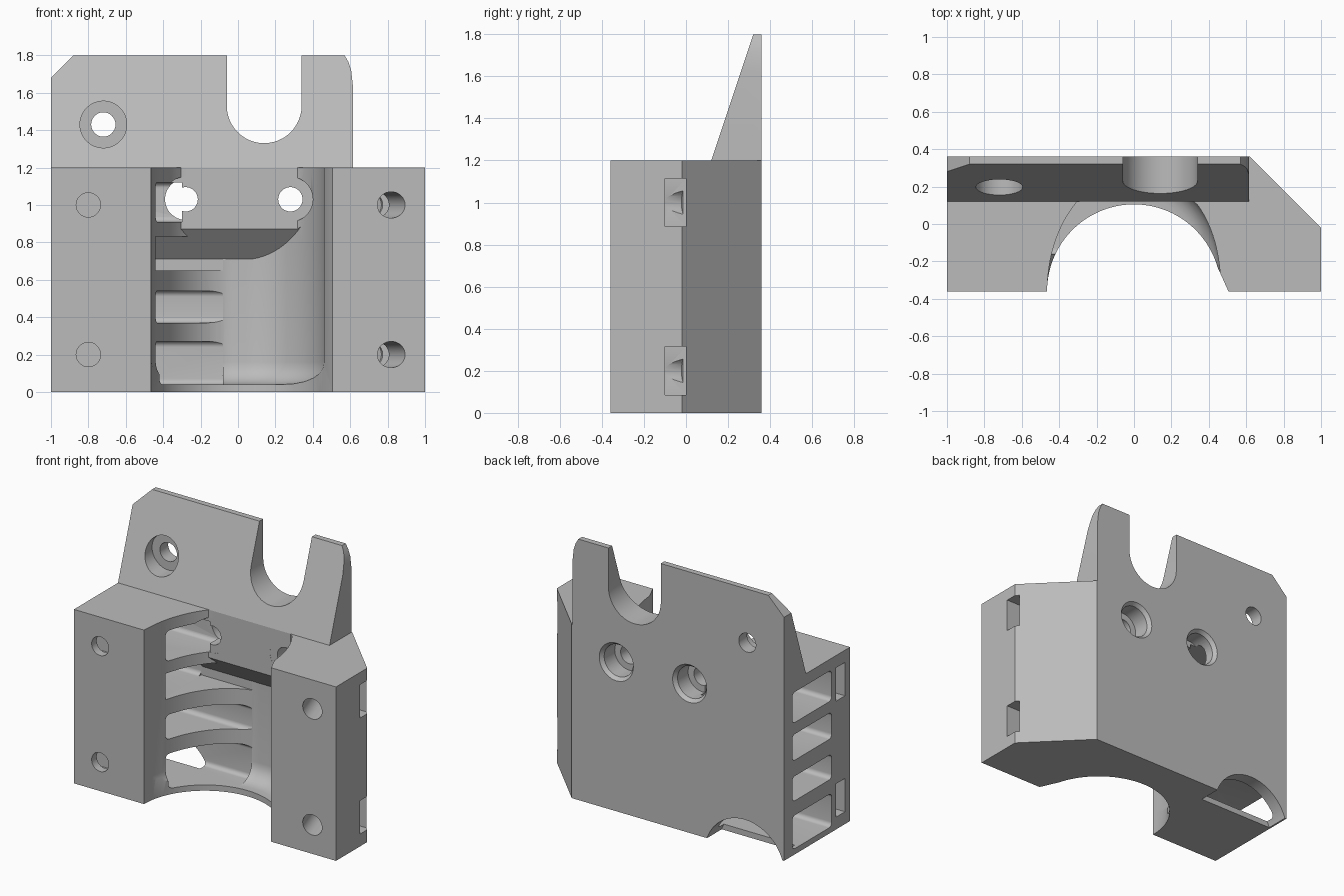
import bpy, bmesh, math
from mathutils import Vector

cube = bpy.data.objects.get("Cube")
if cube:
    bpy.data.objects.remove(cube)

grey = bpy.data.materials.new("mid grey plastic")
grey.use_nodes = True
grey.diffuse_color = (0.5, 0.5, 0.5, 1)
grey.node_tree.nodes["Principled BSDF"].inputs["Base Color"].default_value = (0.5, 0.5, 0.5, 1)


def finish(name, bm):
    bmesh.ops.recalc_face_normals(bm, faces=bm.faces)
    mesh = bpy.data.meshes.new(name)
    bm.to_mesh(mesh)
    bm.free()
    mesh.materials.append(grey)
    ob = bpy.data.objects.new(name, mesh)
    bpy.context.collection.objects.link(ob)
    return ob


def prism(name, points, axis, low, high, clip=None, bevel=None):
    """Extrude a 2D outline along an axis, round chosen edges, clip by a plane."""
    place = {"x": lambda p, h: (h, *p), "y": lambda p, h: (p[0], h, p[1]),
             "z": lambda p, h: (*p, h)}[axis]
    bm = bmesh.new()
    face = bm.faces.new([bm.verts.new(place(p, low)) for p in points])
    ext = bmesh.ops.extrude_face_region(bm, geom=[face])
    shift = Vector(place((0, 0), high - low))
    bmesh.ops.translate(bm, vec=shift, verts=[v for v in ext["geom"] if isinstance(v, bmesh.types.BMVert)])
    bmesh.ops.recalc_face_normals(bm, faces=bm.faces)
    if bevel:
        radius, rule = bevel
        edges = [e for e in bm.edges if rule(*[v.co for v in e.verts])]
        bmesh.ops.bevel(bm, geom=edges, offset=radius, segments=6, profile=0.5, affect="EDGES")
    if clip:
        bmesh.ops.bisect_plane(bm, geom=bm.verts[:] + bm.edges[:] + bm.faces[:],
                               plane_co=clip[0], plane_no=clip[1], clear_outer=True)
        bmesh.ops.holes_fill(bm, edges=[e for e in bm.edges if e.is_boundary])
    return finish(name, bm)


def box(name, x, y, z, **options):
    return prism(name, [(y[0], z[0]), (y[1], z[0]), (y[1], z[1]), (y[0], z[1])], "x", *x, **options)


def bore(name, start, end, r1, r2=None):
    """Cylinder or cone between two points."""
    a, b = Vector(start), Vector(end)
    bm = bmesh.new()
    bmesh.ops.create_cone(bm, cap_ends=True, segments=48, radius1=r1, radius2=r2 or r1, depth=(b - a).length)
    bm.transform((b - a).to_track_quat("Z", "Y").to_matrix().to_4x4())
    bmesh.ops.translate(bm, vec=(a + b) / 2, verts=bm.verts)
    return finish(name, bm)


def combine(target, tool, operation="DIFFERENCE"):
    mod = target.modifiers.new(tool.name, "BOOLEAN")
    mod.operation, mod.solver, mod.object = operation, "EXACT", tool
    bpy.context.view_layer.objects.active = target
    bpy.ops.object.modifier_apply(modifier=mod.name)
    bpy.data.objects.remove(tool)


def arc(cx, cy, r, a, b, n=24):
    return [(cx + r * math.cos(math.radians(a + (b - a) * i / n)),
             cy + r * math.sin(math.radians(a + (b - a) * i / n))) for i in range(n + 1)]


# Main block with one chamfered back corner
body = prism("mount_body", [(-1, -.36), (1, -.36), (1, -.02), (.62, .36), (-1, .36)], "z", 0, 1.2)

# Wedge plate on top: outline with U slot, clipped by the sloping front
outline = [(-1, 1.1), (-1, 1.68), (-.88, 1.8), (-.06, 1.8)]
outline += arc(.14, 1.53, .2, 180, 360)
outline += [(.34, 1.8), (.57, 1.8), (.59, 1.765), (.605, 1.72), (.615, 1.63), (.615, 1.1)]
plate = prism("wedge_plate", outline, "y", .05, .36, clip=((0, .12, 1.2), (0, -3, 1)))
combine(body, plate, "UNION")

# Round front opening, flared on one side
opening = [(-.465, -.6)] + arc(0, -.36, .465, 180, 16, 48) + [(.505, -.36), (.59, -.6)]
combine(body, prism("opening_cutter", opening, "z", -.1, 1.3))

# Deeper rounded chamber with sloped ceiling and filleted floor
chamber = [(-.464, -.8)]
for i in range(49):
    t = math.pi * (1 - i / 48)
    c, s = math.cos(t), math.sin(t)
    power = 2 / 2.2 if c > 0 else 1
    chamber.append((math.copysign(.464 * abs(c) ** power, c), -.36 + .635 * abs(s) ** power))
chamber.append((.464, -.8))
ceiling = ((0, .12, .87), (0, .16, .15))
lower = [(x, min(y, .27)) for x, y in chamber]
upper = [(x, min(y, .12)) for x, y in chamber]
combine(body, prism("chamber_cutter", lower, "z", .04, 1.4, clip=ceiling,
                    bevel=(.12, lambda a, b: max(a.z, b.z) < .05)))
combine(body, prism("upper_cutter", upper, "z", .8, 1.4))

# Side windows leaving ribs between them
rounded = (.03, lambda a, b: abs(a.x - b.x) > .1)
for low, high, end in ((.04, .27, -.08), (.37, .54, -.08), (.65, .83, -.46), (.91, 1.12, -.3)):
    combine(body, box("window_cutter", (-1.2, end), (-.16, .27), (low, high), bevel=rounded))
combine(body, box("window_cutter", (-.47, -.08), (-.16, .27), (.65, .83), clip=ceiling))

# Clamp holes and nut slots on both sides
for z in (.2, 1.0):
    combine(body, bore("left_hole_cutter", (-.8, -.5, z), (-.8, -.21, z), .065))
    combine(body, box("nut_slot_cutter", (-1.2, -.68), (-.305, -.205), (z - .115, z + .115)))
    combine(body, bore("right_hole_cutter", (.866, -.5, z), (.70, 0, z), .07))
    combine(body, box("nut_slot_cutter", (.66, 1.2), (-.1, 0), (z - .115, z + .115)))

# Two screw holes, recessed from both faces
for x in (-.28, .28):
    combine(body, bore("screw_cutter", (x, -.1, 1.03), (x, .5, 1.03), .065))
    combine(body, bore("front_recess_cutter", (x, -.2, 1.03), (x, .121, 1.03), .12))
    combine(body, bore("back_recess_cutter", (x, .22, 1.03), (x, .5, 1.03), .11))
    combine(body, bore("back_chamfer_cutter", (x, .335, 1.03), (x, .385, 1.03), .11, .15))

# Counterbored hole in the wedge plate
combine(body, bore("plate_hole_cutter", (-.72, 0, 1.43), (-.72, .5, 1.43), .065))
combine(body, bore("plate_recess_cutter", (-.72, 0, 1.43), (-.72, .27, 1.43), .125))

# Arched notch at the bottom of the back
combine(body, bore("notch_cutter", (-.7, .2, -.1), (-.7, .5, -.1), .305))

bpy.ops.object.select_all(action="DESELECT")
body.select_set(True)
bpy.context.view_layer.objects.active = body
bpy.ops.object.shade_smooth_by_angle(angle=math.radians(30))
